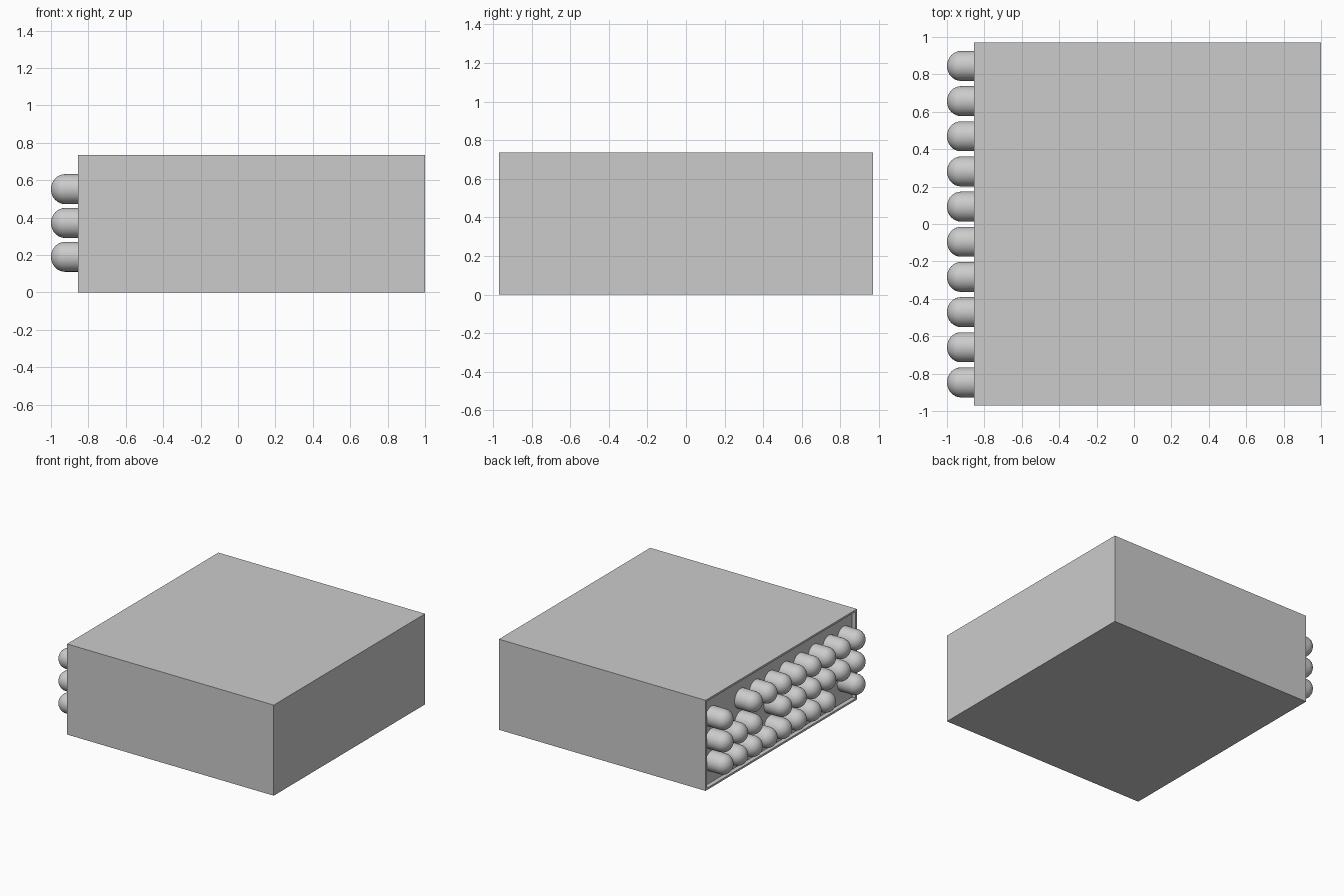
import bpy, bmesh
from math import sin, cos, pi, radians
from mathutils import Vector, Matrix

cube = bpy.data.objects.get("Cube")
if cube:
    bpy.data.objects.remove(cube, do_unlink=True)

grey = bpy.data.materials.new("light_grey")
grey.use_nodes = True
grey.diffuse_color = (0.6, 0.6, 0.6, 1)
grey.node_tree.nodes["Principled BSDF"].inputs["Base Color"].default_value = grey.diffuse_color


def add_object(name, bm):
    mesh = bpy.data.meshes.new(name)
    bmesh.ops.recalc_face_normals(bm, faces=bm.faces)
    bm.to_mesh(mesh)
    bm.free()
    mesh.materials.append(grey)
    obj = bpy.data.objects.new(name, mesh)
    bpy.context.collection.objects.link(obj)
    return obj


# Casing: a box whose open side holds a shallow recess inside a thin rim
OPEN_X, BACK_X, HALF_Y, HEIGHT = -0.855, 1.0, 0.97, 0.735
RIM, DEPTH = 0.022, 0.035
bm = bmesh.new()
bmesh.ops.create_cube(bm, size=1)
bmesh.ops.scale(bm, vec=(BACK_X - OPEN_X, 2 * HALF_Y, HEIGHT), verts=bm.verts)
bmesh.ops.translate(bm, vec=((BACK_X + OPEN_X) / 2, 0, HEIGHT / 2), verts=bm.verts)
opening = min(bm.faces, key=lambda f: f.calc_center_median().x)
bmesh.ops.inset_individual(bm, faces=[opening], thickness=RIM)
panel = bmesh.ops.extrude_discrete_faces(bm, faces=[opening])["faces"][0]
bmesh.ops.translate(bm, vec=(DEPTH, 0, 0), verts=panel.verts)
add_object("casing", bm)

# Round-nosed rod: half profile turned about the x axis
RADIUS, NOSE, TIP_X = 0.08, 0.075, -1.0
BASE_X = OPEN_X + DEPTH + 0.005
STEPS, SIDES = 8, 32
profile = [(BASE_X, 0), (BASE_X, RADIUS)]
for i in range(STEPS + 1):
    a = i / STEPS * pi / 2
    profile.append((TIP_X + NOSE * (1 - sin(a)), RADIUS * cos(a)))
bm = bmesh.new()
verts = [bm.verts.new((x, 0, r)) for x, r in profile]
edges = [bm.edges.new(pair) for pair in zip(verts, verts[1:])]
bmesh.ops.spin(bm, geom=verts + edges, cent=(0, 0, 0), axis=(1, 0, 0),
               angle=2 * pi, steps=SIDES, use_duplicate=False)
bmesh.ops.remove_doubles(bm, verts=bm.verts, dist=0.0005)
rod = add_object("rod", bm)
bpy.ops.object.select_all(action="DESELECT")
rod.select_set(True)
bpy.context.view_layer.objects.active = rod
bpy.ops.object.shade_smooth_by_angle(angle=radians(40))

# Grid of rods with three empty places, given as (row from bottom, column)
EMPTY = {(2, 1), (1, 3), (0, 8)}
places = [(r, c) for r in range(3) for c in range(10) if (r, c) not in EMPTY]
for n, (row, col) in enumerate(places):
    obj = rod if n == 0 else rod.copy()
    if n:
        bpy.context.collection.objects.link(obj)
    obj.name = f"rod_row{row + 1}_column{col + 1}"
    obj.location = (0, 0.845 - col * 0.188, 0.19 + row * 0.181)
